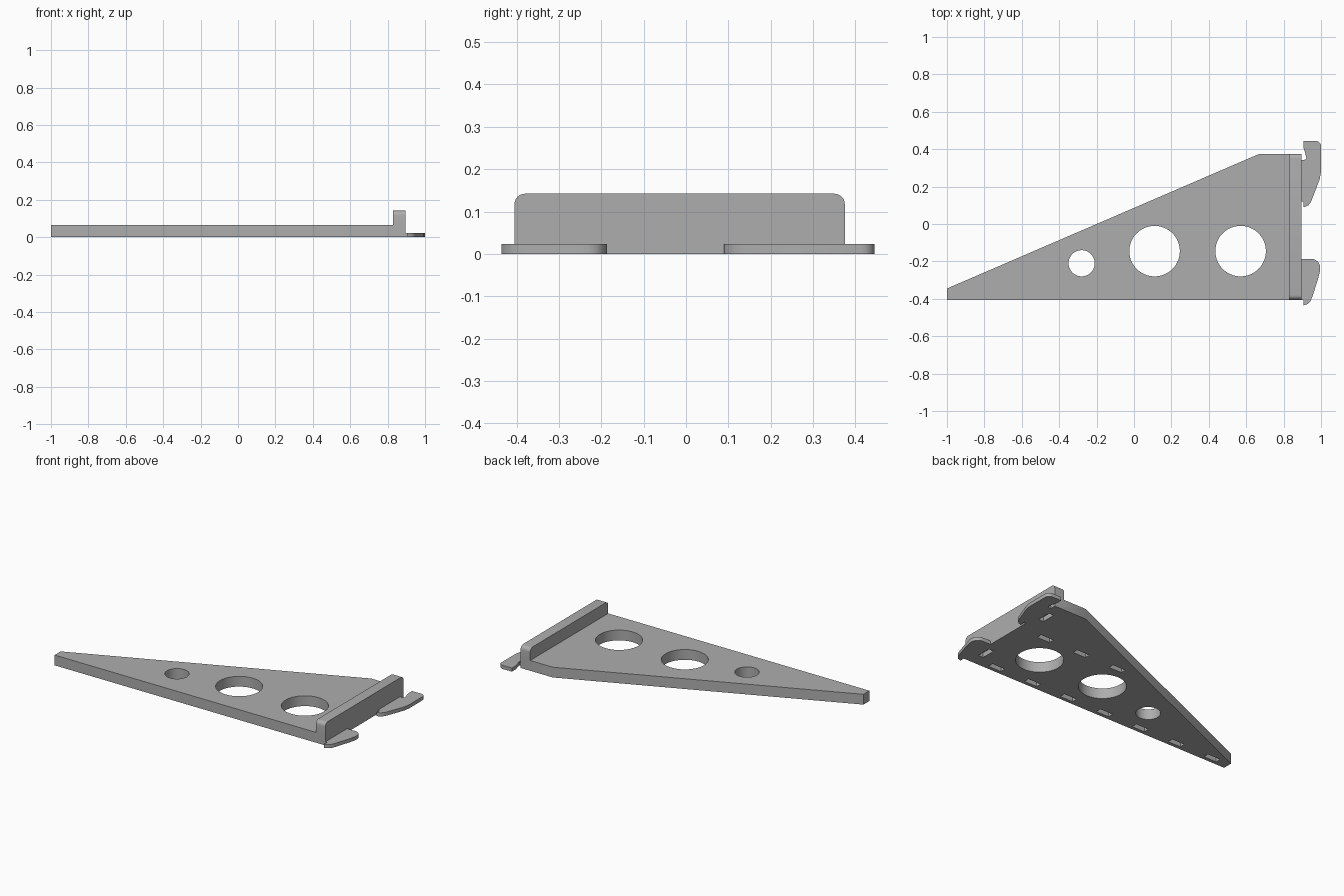
import bpy, bmesh, math
from mathutils import Vector

cube = bpy.data.objects.get("Cube")
if cube:
    bpy.data.objects.remove(cube)

metal = bpy.data.materials.new("grey metal")
metal.use_nodes = True
GREY = (0.42, 0.42, 0.42, 1)
metal.diffuse_color = GREY
metal.node_tree.nodes["Principled BSDF"].inputs["Base Color"].default_value = GREY


def prism(name, points, depth):
    """Extrude a 3D outline along a vector."""
    bm = bmesh.new()
    face = bm.faces.new([bm.verts.new(p) for p in points])
    grown = bmesh.ops.extrude_face_region(bm, geom=[face])["geom"]
    bmesh.ops.translate(bm, vec=Vector(depth), verts=[v for v in grown if isinstance(v, bmesh.types.BMVert)])
    bmesh.ops.recalc_face_normals(bm, faces=bm.faces)
    mesh = bpy.data.meshes.new(name)
    bm.to_mesh(mesh)
    bm.free()
    mesh.materials.append(metal)
    obj = bpy.data.objects.new(name, mesh)
    bpy.context.collection.objects.link(obj)
    return obj


def flat(outline, z):
    return [(x, y, z) for x, y in outline]


def arc(cx, cy, r, start, end, steps):
    angles = [math.radians(start + (end - start) * i / steps) for i in range(steps + 1)]
    return [(cx + r * math.cos(a), cy + r * math.sin(a)) for a in angles]


def activate(obj):
    bpy.ops.object.select_all(action="DESELECT")
    obj.select_set(True)
    bpy.context.view_layer.objects.active = obj


def combine(target, other, operation):
    activate(target)
    mod = target.modifiers.new("combine", "BOOLEAN")
    mod.operation, mod.object, mod.solver = operation, other, "EXACT"
    bpy.ops.object.modifier_apply(modifier=mod.name)
    bpy.data.objects.remove(other)


# Tapered plate
THICK, FRONT, BACK, END = 0.065, -0.405, 0.375, 0.895
plate = prism("bracket_plate", flat([(-1, FRONT), (END, FRONT), (END, BACK), (0.67, BACK), (-1, -0.345)], 0), (0, 0, THICK))

# Upright flange with rounded upper corners
R, TOP = 0.025, 0.142
side = [(FRONT, 0.02), (BACK, 0.02)]
side += arc(BACK - R, TOP - R, R, 0, 90, 6) + arc(FRONT + R, TOP - R, R, 90, 180, 6)
flange = prism("flange", [(0.828, y, z) for y, z in side], (END - 0.828, 0, 0))
combine(plate, flange, "UNION")

# Round lightening holes
for x, y, r in [(0.57, -0.145, 0.135), (0.11, -0.145, 0.135), (-0.28, -0.21, 0.07)]:
    ring = arc(x, y, r, 0, 360, 64)[:-1]
    combine(plate, prism("hole_cutter", flat(ring, -0.1), (0, 0, 0.4)), "DIFFERENCE")


# Shallow slots in the underside
def slot(x, y, length, width):
    a, b = length / 2, width / 2
    box = [(x - a, y - b), (x + a, y - b), (x + a, y + b), (x - a, y + b)]
    combine(plate, prism("slot_cutter", flat(box, -0.03), (0, 0, 0.06)), "DIFFERENCE")


for i in range(7):
    slot(0.70 - 0.263 * i, -0.365, 0.09, 0.035)
for i in range(3):
    slot(0.70 - 0.263 * i, 0.06, 0.09, 0.035)
for y in (-0.28, 0.245):
    slot(0.85, y, 0.035, 0.09)


# Rail hooks: shared curved lower beak, different upper ends
def hook(name, top, upper_end):
    low = top[0]
    beak = [(0.89, low + 0.03), (0.907, low + 0.03), (0.907, low), (0.93, low + 0.008), (0.945, low + 0.025), (0.955, low + 0.05)]
    return prism(name, flat(beak + upper_end, 0), (0, 0, 0.023))


back_end = [(0.993, 0.24), (1, 0.28)] + arc(0.97, 0.415, 0.03, 0, 90, 6)
back_end += [(0.907, 0.445), (0.907, 0.405), (0.915, 0.38), (0.922, 0.35), (0.91, 0.342), (0.89, 0.342)]
front_end = [(0.985, -0.29), (0.995, -0.25)] + arc(0.95, -0.232, 0.045, 0, 90, 6) + [(0.89, -0.187)]
hooks = [hook("back_hook", (0.09,), back_end), hook("front_hook", (-0.435,), front_end)]

for obj in [plate] + hooks:
    activate(obj)
    bpy.ops.object.shade_smooth_by_angle(angle=math.radians(30))
